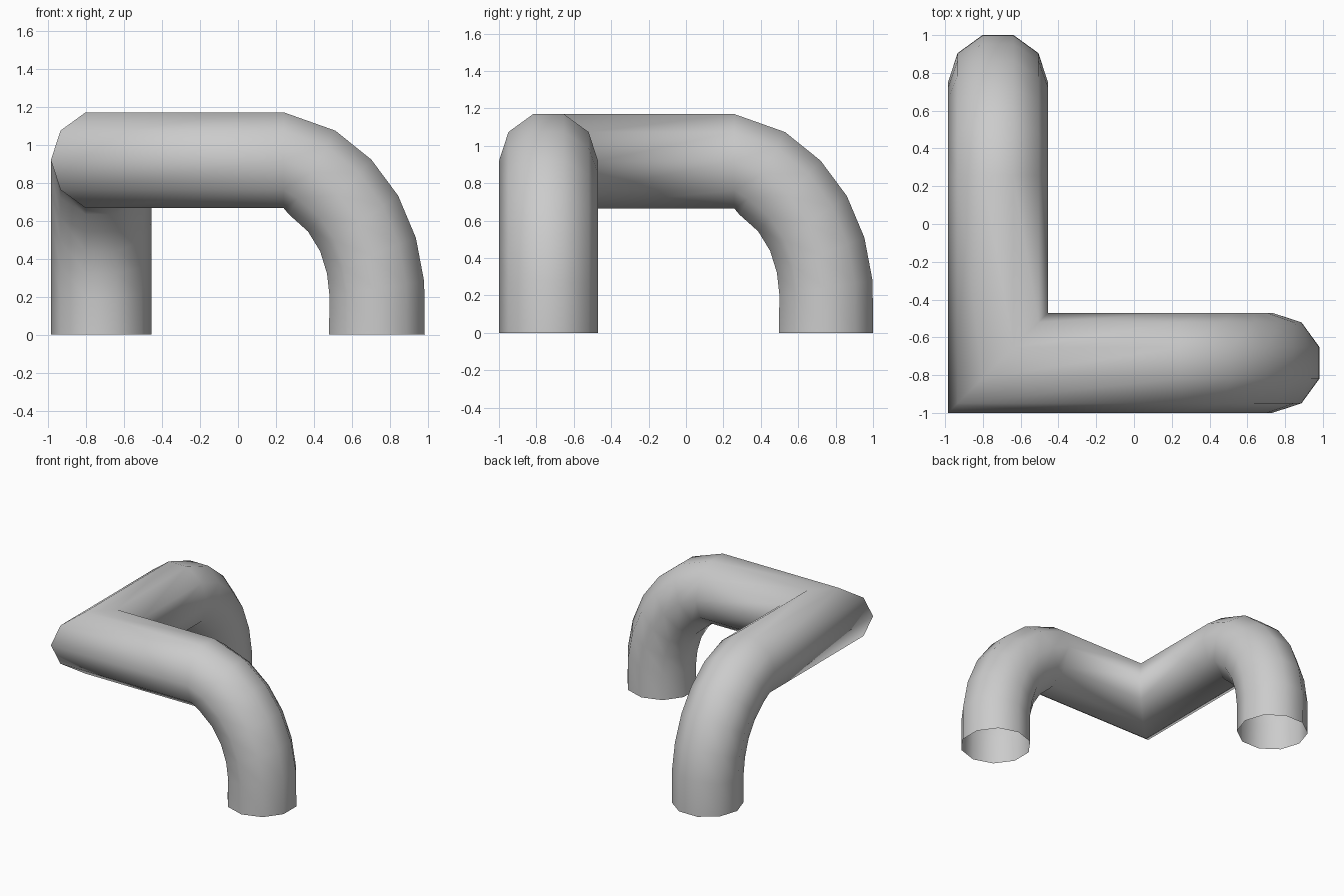
import bpy, bmesh, math
from mathutils import Vector

if "Cube" in bpy.data.objects:
    bpy.data.objects.remove(bpy.data.objects["Cube"])

R, SIDES = 0.265, 10
FLAT = R * math.cos(math.pi / SIDES)      # half height across the flats
CORNER = Vector((-0.72, -0.735, 0.918))

# Bend rings: (distance along arm, height, tilt of the outward direction from vertical)
BEND = [(0.24, 0.918, 0), (0.39, 0.853, 29), (0.535, 0.732, 41.5),
        (0.6375, 0.585, 54.5), (0.7025, 0.415, 68), (0.731, 0.24, 81), (0.731, 0.0, 90)]


def ring(bm, centre, lateral, outward):
    """Ten-sided section with its points on the lateral axis."""
    verts = []
    for i in range(SIDES):
        a = 2 * math.pi * i / SIDES
        verts.append(bm.verts.new(centre + lateral * (R * math.cos(a)) + outward * (R * math.sin(a))))
    return verts


def arm_rings(bm, along, lateral, base, shift):
    """Rings of one arm, from the horizontal run down to the foot."""
    out = []
    for d, z, tilt in BEND:
        t = math.radians(tilt)
        centre = base + along * (d + shift) + Vector((0, 0, z))
        outward = along * math.sin(t) + Vector((0, 0, math.cos(t)))
        out.append(ring(bm, centre, lateral, outward))
    return out


bm = bmesh.new()
X, Y, Z = Vector((1, 0, 0)), Vector((0, 1, 0)), Vector((0, 0, 1))

# Front arm, mitred corner, then side arm form one continuous tube
front = arm_rings(bm, X, Y, Vector((0, CORNER.y, 0)), 0.0)
side = arm_rings(bm, Y, X, Vector((CORNER.x, 0, 0)), 0.0175)
corner = ring(bm, CORNER, X + Y, Z)
rings = front[::-1] + [corner] + side

for a, b in zip(rings, rings[1:]):
    for i in range(SIDES):
        j = (i + 1) % SIDES
        bm.faces.new((a[i], a[j], b[j], b[i]))

bmesh.ops.recalc_face_normals(bm, faces=bm.faces)
for f in bm.faces:
    f.smooth = True

mesh = bpy.data.meshes.new("bent_pipe")
bm.to_mesh(mesh)
bm.free()
pipe = bpy.data.objects.new("bent_pipe", mesh)
bpy.context.collection.objects.link(pipe)
